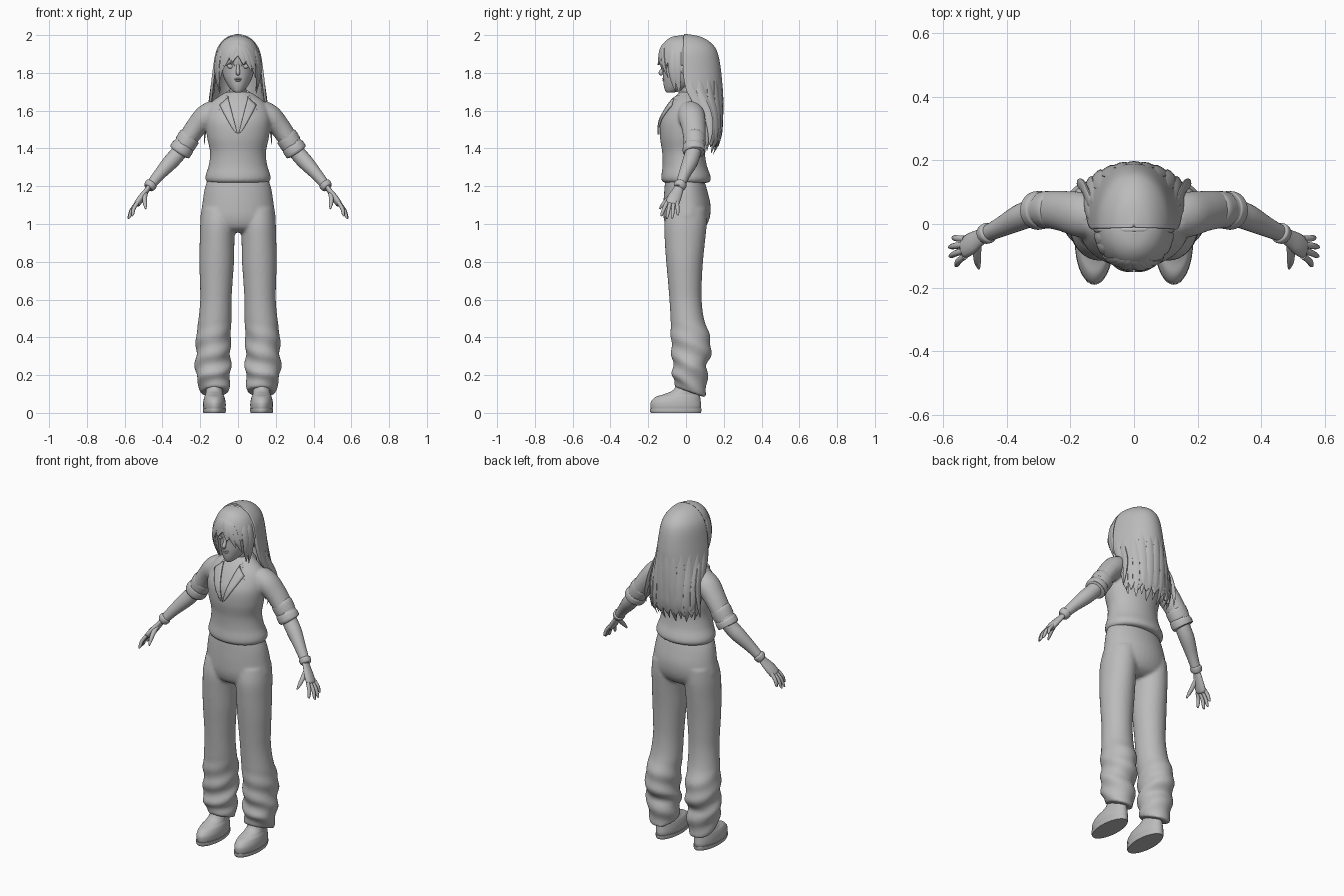
import bpy, bmesh, math
from math import sin, cos, pi
from mathutils import Vector
from mathutils.bvhtree import BVHTree

if "Cube" in bpy.data.objects:
    bpy.data.objects.remove(bpy.data.objects["Cube"])

grey = bpy.data.materials.new("plain_grey")
grey.use_nodes = True
grey.diffuse_color = (0.5, 0.5, 0.5, 1)
grey.node_tree.nodes["Principled BSDF"].inputs["Base Color"].default_value = (0.5, 0.5, 0.5, 1)


def sample(rows, t):
    """Smooth curve through rows, t from 0 to 1."""
    s = max(0, min(1, t)) * (len(rows) - 1)
    i = min(int(s), len(rows) - 2)
    f = s - i
    p = [rows[max(0, min(len(rows) - 1, i + k))] for k in (-1, 0, 1, 2)]
    return [b + 0.5 * f * (c - a + f * (2*a - 5*b + 4*c - d + f * (3*(b - c) + d - a)))
            for a, b, c, d in zip(*p)]


def skin(bm, rings):
    """Closed tube through rings of points, capped at both ends."""
    vs = [[bm.verts.new(p) for p in ring] for ring in rings]
    n = len(vs[0])
    for a, b in zip(vs, vs[1:]):
        for i in range(n):
            bm.faces.new((a[i], a[(i + 1) % n], b[(i + 1) % n], b[i]))
    bm.faces.new(vs[0][::-1])
    bm.faces.new(vs[-1])


def loft(bm, rows, n=36, k=5, warp=None):
    """Stack of level ellipses; a row is (z, centre x, half width, front y, back y)."""
    rings = []
    m = (len(rows) - 1) * k
    for j in range(m + 1):
        z, cx, rx, yf, yb = sample(rows, j / m)
        ring = []
        for i in range(n):
            a = 2 * pi * i / n
            p = Vector((cx + rx * cos(a), (yf + yb) / 2 + (yb - yf) / 2 * sin(a), z))
            ring.append(warp(p, a, cx) if warp else p)
        rings.append(ring)
    skin(bm, rings)


def tube(bm, pts, ref=(0, 1, 0), flat=1.0, n=14, k=5):
    """Sweep along points (x, y, z, radius); flat scales the thickness along ref."""
    m = (len(pts) - 1) * k
    path = [sample(pts, j / m) for j in range(m + 1)]
    rings = []
    for j, p in enumerate(path):
        t = (Vector(path[min(m, j + 1)][:3]) - Vector(path[max(0, j - 1)][:3])).normalized()
        u = Vector(ref)
        u = (u - t * u.dot(t)).normalized()
        v = t.cross(u)
        rings.append([Vector(p[:3]) + (u * cos(2*pi*i/n) * flat + v * sin(2*pi*i/n)) * p[3]
                      for i in range(n)])
    skin(bm, rings)


def sheet(bm, f, nu, nv):
    g = [[bm.verts.new(f(i / nu, j / nv)) for i in range(nu + 1)] for j in range(nv + 1)]
    for j in range(nv):
        for i in range(nu):
            bm.faces.new((g[j][i], g[j][i + 1], g[j + 1][i + 1], g[j + 1][i]))


def ball(bm, loc, size):
    r = bmesh.ops.create_uvsphere(bm, u_segments=20, v_segments=12, radius=1)
    bmesh.ops.scale(bm, vec=size, verts=r["verts"])
    bmesh.ops.translate(bm, vec=loc, verts=r["verts"])


def finish(bm, name, mirror=False, thick=0, voxel=0, smooth=4):
    bmesh.ops.recalc_face_normals(bm, faces=bm.faces)
    me = bpy.data.meshes.new(name)
    bm.to_mesh(me)
    bm.free()
    me.materials.append(grey)
    ob = bpy.data.objects.new(name, me)
    bpy.context.scene.collection.objects.link(ob)
    bpy.ops.object.select_all(action='DESELECT')
    ob.select_set(True)
    bpy.context.view_layer.objects.active = ob
    bpy.ops.object.shade_smooth_by_angle(angle=math.radians(50))
    if thick:
        s = ob.modifiers.new("thickness", 'SOLIDIFY')
        s.thickness, s.offset = thick, 0
    if mirror:
        ob.modifiers.new("mirror", 'MIRROR').use_clip = False
    if voxel:
        r = ob.modifiers.new("blend", 'REMESH')
        r.mode, r.voxel_size, r.use_smooth_shade = 'VOXEL', voxel, True
        s = ob.modifiers.new("soften", 'SMOOTH')
        s.factor, s.iterations = 0.5, smooth
    return ob


def new():
    return bmesh.new()


# Trousers: pelvis and two legs blended together, folds near the ankles
def trouser_warp(p, a, cx):
    low = max(0, min(1, (0.5 - p.z) / 0.2))
    p.x += (p.x - cx) * 0.06 * low * sin(p.z * 55 + 2 * a)
    p.y += 0.006 * low * sin(p.z * 60 + a)
    p.z -= 0.35 * (p.y - 0.02) * max(0, min(1, (0.22 - p.z) / 0.1))
    return p

bm = new()
loft(bm, [(1.235, 0, .162, -.11, .095), (1.18, 0, .178, -.115, .112), (1.1, 0, .19, -.12, .13),
          (1.03, 0, .198, -.118, .125), (.98, 0, .17, -.1, .1), (.955, 0, .08, -.06, .06)])
leg = [(1.08, .1, .09, -.1, .11), (1, .107, .093, -.115, .11), (.9, .111, .092, -.112, .1),
       (.8, .113, .092, -.105, .09), (.7, .115, .087, -.096, .084), (.6, .117, .083, -.088, .083),
       (.5, .122, .087, -.082, .095), (.4, .13, .092, -.08, .128), (.3, .131, .092, -.075, .13),
       (.24, .133, .095, -.07, .108), (.18, .13, .088, -.073, .115), (.11, .123, .073, -.055, .1)]
loft(bm, leg, k=8, warp=trouser_warp)
finish(bm, "trousers", mirror=True, voxel=.009, smooth=4)

# Boots with separate soles
bm = new()
loft(bm, [(.015, .125, .056, -.183, .075), (.035, .125, .06, -.188, .08), (.06, .125, .059, -.185, .078),
          (.085, .125, .053, -.16, .075), (.1, .125, .047, -.115, .071), (.13, .125, .045, -.06, .068),
          (.22, .125, .044, -.035, .066)])
finish(bm, "boots", mirror=True)
bm = new()
loft(bm, [(0, .125, .058, -.186, .078), (.01, .125, .061, -.191, .082), (.022, .125, .061, -.191, .082)], k=2)
finish(bm, "boot_soles", mirror=True)

# Shirt: body and sleeves blended together
bm = new()
loft(bm, [(1.218, 0, .16, -.118, .12), (1.235, 0, .172, -.13, .132), (1.26, 0, .171, -.13, .128),
          (1.31, 0, .155, -.124, .11), (1.38, 0, .148, -.126, .1), (1.46, 0, .164, -.138, .105),
          (1.54, 0, .172, -.135, .11), (1.6, 0, .165, -.108, .105), (1.645, 0, .14, -.08, .092),
          (1.68, 0, .095, -.052, .078), (1.7, 0, .06, -.032, .06)], n=48, k=6)
surface = BVHTree.FromBMesh(bm)
tube(bm, [(.12, .02, 1.605, .055), (.17, .03, 1.57, .062), (.22, .04, 1.515, .056),
          (.262, .045, 1.455, .052), (.295, .045, 1.405, .05)], flat=1.15, n=24)
finish(bm, "shirt", mirror=True, voxel=.008, smooth=5)

bm = new()
tube(bm, [(.252, .045, 1.468, .05), (.258, .045, 1.46, .059), (.28, .045, 1.425, .058), (.286, .045, 1.417, .055),
          (.292, .044, 1.407, .06), (.308, .042, 1.383, .06), (.312, .042, 1.377, .05)], n=24)
finish(bm, "rolled_sleeve_cuffs", mirror=True)


# Folded collar and the lapels beside the open neck
def collar(u, v):
    a = (u * 2 - 1) * 2.6
    c = (1 - cos(a)) / 2
    tip = c ** 4
    side = 1 if a > 0 else -1
    r = .058 + .03 * v
    return (r * sin(a) + side * tip * (.03 + .04 * v), .02 + r * cos(a) - tip * .036,
            1.712 - .04 * c - v * (.04 + .035 * c))

bm = new()
sheet(bm, collar, 40, 5)
finish(bm, "collar", thick=.01)


def lapel(u, v):
    x = .05 * (1 - v) + .002 + u * .045 * (1 - v) ** .6
    z = 1.668 - .193 * v - .04 * u * (1 - v)
    hit = surface.ray_cast(Vector((x, -1, z)), Vector((0, 1, 0)))[0]
    return (x, (hit.y if hit else -.06) - .008, z)

bm = new()
sheet(bm, lapel, 4, 14)
finish(bm, "lapels", mirror=True, thick=.01)

# Forearms, wrist bands and hands
bm = new()
tube(bm, [(.285, .045, 1.42, .042), (.32, .035, 1.37, .042), (.36, .02, 1.325, .041), (.42, -.01, 1.258, .031),
          (.475, -.036, 1.19, .024)], n=20)
finish(bm, "forearms", mirror=True)
bm = new()
tube(bm, [(.455, -.026, 1.217, .026), (.459, -.028, 1.212, .033), (.471, -.034, 1.196, .03), (.476, -.037, 1.19, .023)], n=20)
finish(bm, "wrist_bands", mirror=True)

bm = new()
palm_normal = (.8, .1, .5)
tube(bm, [(.468, -.034, 1.2, .024), (.49, -.047, 1.168, .03), (.513, -.062, 1.137, .036),
          (.532, -.073, 1.11, .035), (.538, -.076, 1.102, .025)], ref=palm_normal, flat=.5)
for i, tip in enumerate([(.572, -.043, 1.047), (.583, -.073, 1.03), (.581, -.102, 1.028), (.562, -.132, 1.042)]):
    base = Vector((.532, -.047 - .018 * i, 1.115))
    end = Vector(tip)
    mid = (base + end) / 2 + Vector((.005, 0, .003))
    tube(bm, [(*base, .0105), (*mid, .01), (*base.lerp(end, .85), .008), (*end, .003)], ref=palm_normal, n=10)
tube(bm, [(.492, -.06, 1.165, .014), (.494, -.095, 1.132, .013), (.492, -.12, 1.105, .0105), (.488, -.14, 1.08, .004)],
     ref=palm_normal, n=10)
finish(bm, "hands", mirror=True)

# Neck and head
bm = new()
tube(bm, [(0, .025, 1.65, .052), (0, .015, 1.7, .044), (0, .005, 1.77, .045)], n=24)
finish(bm, "neck")
bm = new()
loft(bm, [(1.695, 0, .014, -.1, -.07), (1.705, 0, .03, -.11, -.03), (1.735, 0, .055, -.118, .04),
          (1.78, 0, .077, -.121, .09), (1.83, 0, .087, -.121, .12), (1.88, 0, .091, -.126, .14),
          (1.93, 0, .083, -.112, .13), (1.965, 0, .055, -.07, .09), (1.98, 0, .015, -.02, .03)])
finish(bm, "head")
bm = new()
tube(bm, [(0, -.116, 1.85, .007), (0, -.124, 1.82, .009), (0, -.133, 1.8, .012), (0, -.124, 1.79, .006)])
finish(bm, "nose")
bm = new()
ball(bm, (0, -.118, 1.768), (.02, .008, .005))
ball(bm, (0, -.117, 1.759), (.016, .008, .005))
finish(bm, "lips")
bm = new()
ball(bm, (.038, -.106, 1.835), (.02, .009, .012))
tube(bm, [(.016, -.117, 1.834, .002), (.028, -.12, 1.847, .003), (.045, -.114, 1.849, .003), (.063, -.096, 1.839, .002)], n=8)
tube(bm, [(.02, -.121, 1.866, .002), (.04, -.116, 1.873, .003), (.062, -.1, 1.866, .002)], n=8)
finish(bm, "eyes_and_brows", mirror=True)

# Hair shells: rows are (z, centre y, half width, depth)
back = [(2, -.01, .002, .004), (1.985, -.01, .052, .085), (1.95, -.01, .09, .142), (1.9, -.01, .113, .172),
        (1.8, -.01, .129, .19), (1.7, .01, .14, .175), (1.6, .065, .15, .12), (1.5, .09, .155, .095),
        (1.42, .1, .145, .068), (1.36, .1, .12, .04)]
fringe = [(1.994, -.02, .002, -.004), (1.985, -.02, .045, -.055), (1.96, -.02, .08, -.09), (1.92, -.02, .102, -.112),
          (1.87, -.02, .113, -.124), (1.81, -.02, .116, -.13), (1.75, -.02, .108, -.118), (1.69, -.02, .095, -.09)]


def on_shell(rows, t, a, lift=0):
    z, cy, rx, ry = sample(rows, t)
    return Vector((rx * sin(a) * (1 + lift), cy + ry * cos(a) * (1 + lift), z))


def zigzag(u, k):
    return abs((u * k) % 1 - .5) * 2

bm = new()
sheet(bm, lambda u, v: on_shell(back, v * (.9 - .06 * zigzag(u, 9)), (2*u - 1) * 1.6), 72, 44)
finish(bm, "back_hair", thick=.014)
bm = new()
sheet(bm, lambda u, v: on_shell(fringe, v * (.5 + .17 * abs(2*u - .9) + .1 * zigzag(u, 7)), (2*u - 1) * 1.65), 70, 24)
finish(bm, "fringe", thick=.01)


def lock(bm, rows, t0, t1, a0, a1, r):
    """Tapered strand lying on a hair shell."""
    pts = []
    for f, w in ((0, .3), (.25, .9), (.5, 1), (.75, .75), (1, .08)):
        pts.append((*on_shell(rows, t0 + (t1 - t0) * f, a0 + (a1 - a0) * f, .02), r * w))
    am = (a0 + a1) / 2
    tube(bm, pts, ref=(sin(am), cos(am) * (1 if rows is back else -1), 0), flat=.35, n=10)

bm = new()
for i in range(11):
    a = -1.45 + .29 * i
    lock(bm, back, .45, .99 - .035 * abs(a) - .04 * (i % 2), a, a * .95, .026)
finish(bm, "back_hair_locks")
bm = new()
for a0, a1, end in ((-.2, -.75, .7), (-.35, -1.0, .82), (-.1, -.35, .62), (-.1, .3, .64), (0, .65, .72), (.2, .95, .8)):
    lock(bm, fringe, .25, end, a0, a1, .019)
finish(bm, "fringe_locks")

# Side locks framing the face and loose strands behind the shoulders
bm = new()
lock(bm, fringe, .35, .96, 1.05, 1.2, .021)
lock(bm, fringe, .35, 1, 1.35, 1.4, .022)
tube(bm, [(.12, .04, 1.78, .01), (.138, .07, 1.68, .024), (.158, .115, 1.58, .022), (.174, .128, 1.49, .014),
          (.178, .122, 1.42, .002)], ref=(1, 0, 0), flat=.4)
finish(bm, "side_locks", mirror=True)

# Hair band sitting in the groove between fringe and back hair
bm = new()
tube(bm, [(.118 * cos(pi * i / 12), -.018, 1.84 + .152 * sin(pi * i / 12), .009) for i in range(13)], k=3)
finish(bm, "hair_band")
